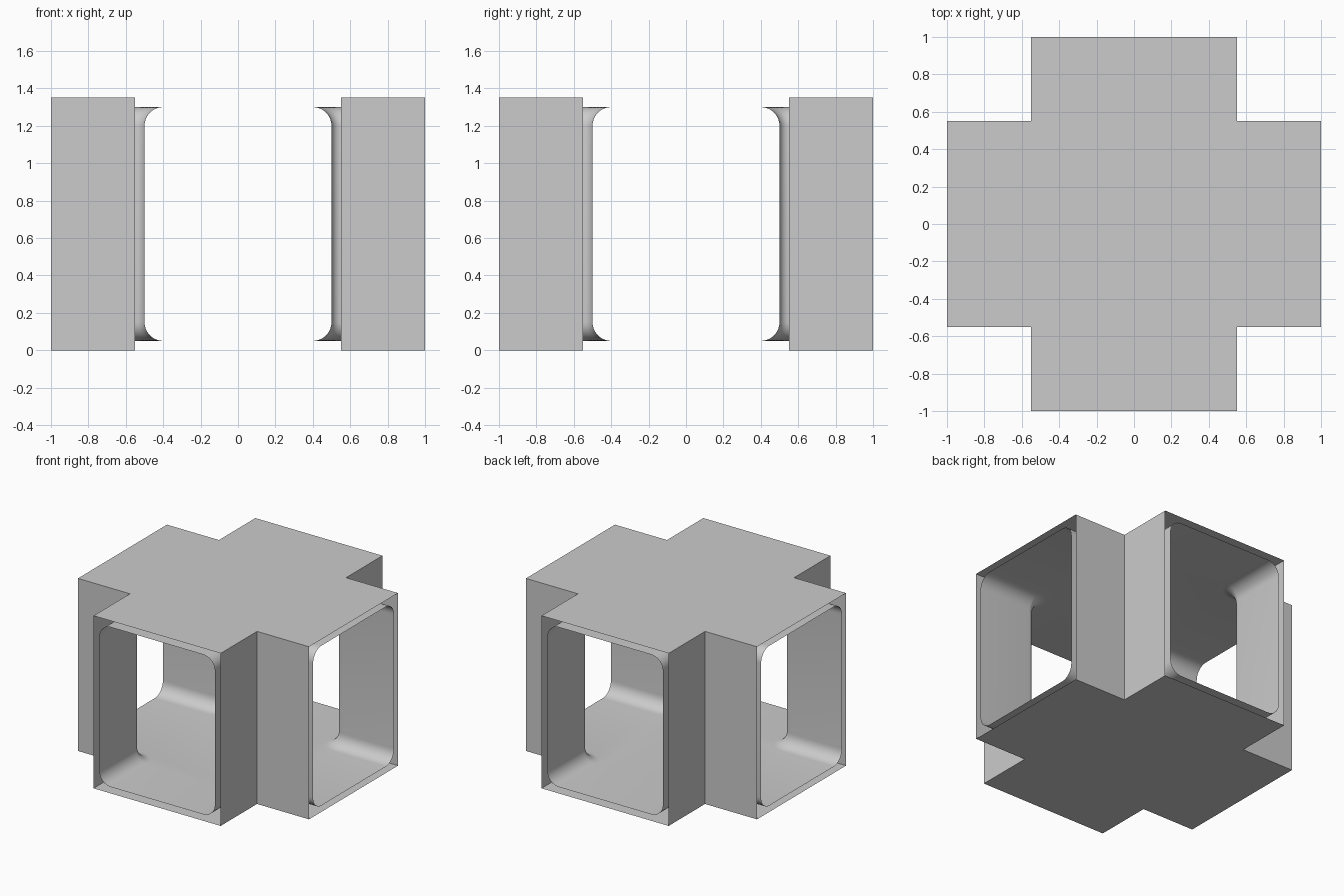
import bpy, bmesh
from math import sin, cos, pi

if "Cube" in bpy.data.objects:
    bpy.data.objects.remove(bpy.data.objects["Cube"])

HALF, ARM, H = 1.0, 0.55, 1.35      # arm reach, arm half width, height
WALL, FIL, STEPS = 0.05, 0.10, 8    # gap to lining, lining fillet radius


def quarter_turns(pts):
    """Repeat a list of plan points for all four quadrants."""
    out = []
    for _ in range(4):
        out += pts
        pts = [(-y, x) for x, y in pts]
    return out


def finish(bm, name):
    mesh = bpy.data.meshes.new(name)
    bm.to_mesh(mesh)
    bm.free()
    obj = bpy.data.objects.new(name, mesh)
    bpy.context.collection.objects.link(obj)
    return obj


def build(name, rings, per_quadrant, inward):
    """Skin rings of plan points, leaving the four arm ends open."""
    bm = bmesh.new()
    loops = [[bm.verts.new((x, y, z)) for x, y in pts] for pts, z in rings]
    n = len(loops[0])

    def face(vs, flip):
        return bm.faces.new(vs[::-1] if flip else vs)

    for a, b in zip(loops, loops[1:]):
        for i in range(n):
            if (i + 1) % per_quadrant:
                j = (i + 1) % n
                face([a[i], a[j], b[j], b[i]], inward)
    face(loops[0], not inward)      # floor
    face(loops[-1], inward)         # ceiling
    return finish(bm, name)


# Outer shell: cross-shaped, open at the arm ends
cross = quarter_turns([(HALF, ARM), (ARM, ARM), (ARM, HALF)])
build("outer_shell", [(cross, 0), (cross, H)], 3, False)


# Inner lining: filleted passages crossing with rounded corner posts
def lining_outline(inset):
    r = WALL + inset
    arc = [(ARM - r * sin(t), ARM - r * cos(t))
           for t in (k * pi / 2 / STEPS for k in range(STEPS + 1))]
    return quarter_turns([(HALF, ARM - r)] + arc + [(ARM - r, HALF)])


angles = [k * pi / 2 / STEPS for k in range(STEPS + 1)]
lower = [(FIL * (1 - sin(a)), WALL + FIL * (1 - cos(a))) for a in angles]
profile = lower + [(d, H - z) for d, z in reversed(lower)]
lining = build("inner_lining", [(lining_outline(d), z) for d, z in profile],
               STEPS + 3, True)

bpy.context.view_layer.objects.active = lining
lining.select_set(True)
bpy.ops.object.shade_smooth_by_angle()
